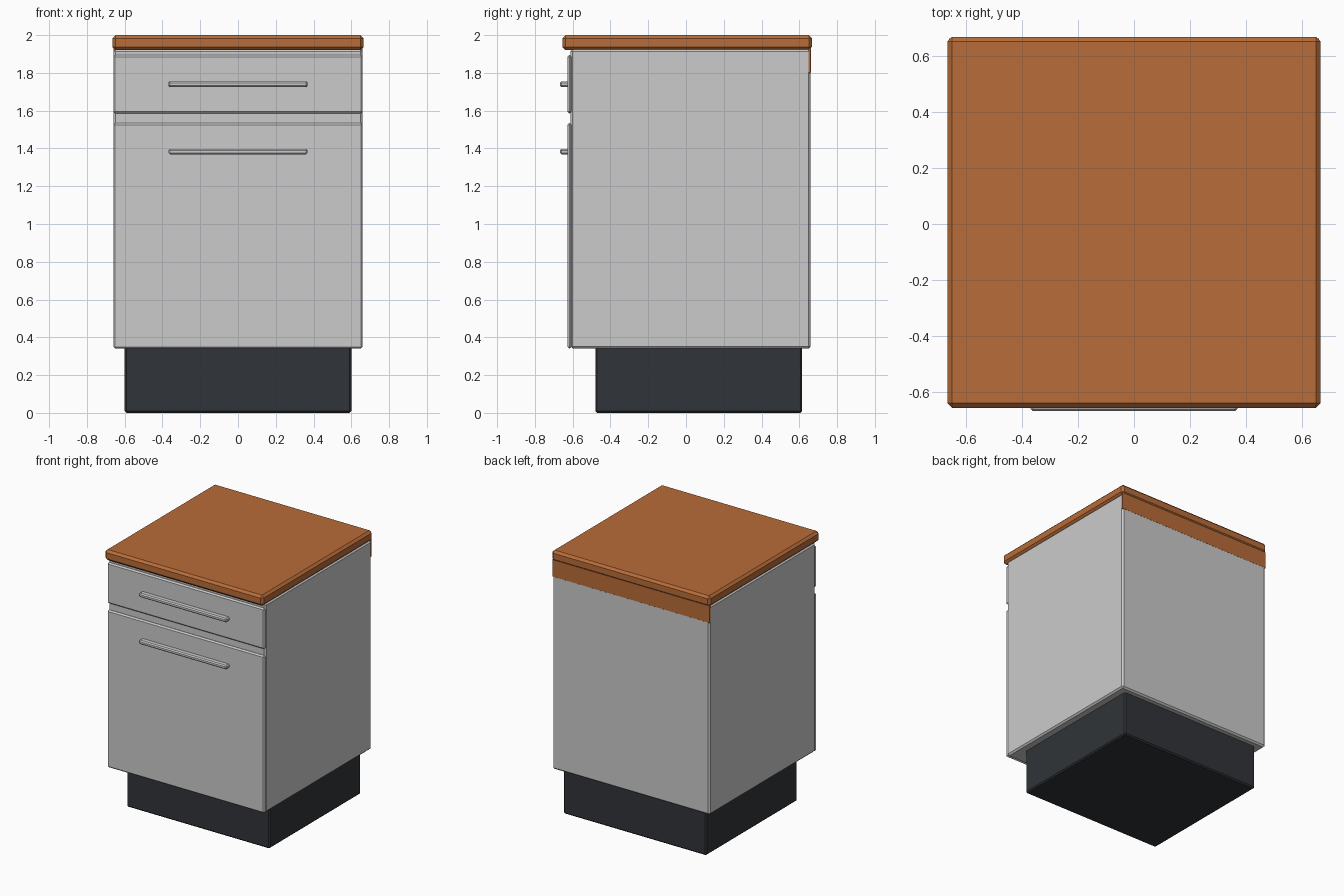
import bpy

if "Cube" in bpy.data.objects:
    bpy.data.objects.remove(bpy.data.objects["Cube"])


def material(name, color):
    m = bpy.data.materials.new(name)
    m.diffuse_color = color
    m.use_nodes = True
    m.node_tree.nodes["Principled BSDF"].inputs["Base Color"].default_value = m.diffuse_color
    return m


def box(name, x, y, z, bevel, mat=None):
    """Chamfered box given its (min, max) range on each axis."""
    bpy.ops.mesh.primitive_cube_add(size=1, location=[sum(r) / 2 for r in (x, y, z)])
    ob = bpy.context.object
    ob.name = name
    ob.scale = [r[1] - r[0] for r in (x, y, z)]
    bpy.ops.object.transform_apply(location=False, rotation=False, scale=True)
    mod = ob.modifiers.new("chamfer", "BEVEL")
    mod.width = bevel
    mod.segments = 1
    if mat:
        ob.data.materials.append(mat)
    return ob


orange = material("orange_wood", (0.48, 0.15, 0.04, 1))
dark = material("dark_plinth", (0.03, 0.034, 0.04, 1))

# Recessed plinth
box("plinth", (-0.6, 0.6), (-0.48, 0.615), (0, 0.35), 0.01, dark)

# Cabinet carcass
box("cabinet_body", (-0.66, 0.66), (-0.612, 0.66), (0.34, 1.925), 0.012)

# Worktop and its narrow strip down the back
box("worktop", (-0.665, 0.665), (-0.655, 0.667), (1.92, 2.0), 0.017, orange)
box("worktop_back_strip", (-0.66, 0.66), (0.648, 0.6605), (1.8, 1.93), 0.001, orange)

# Drawer and door fronts, each with a bar handle
for name, z, hz in (("drawer", (1.585, 1.895), 1.74), ("door", (0.34, 1.535), 1.383)):
    box(name + "_front", (-0.66, 0.66), (-0.628, -0.605), z, 0.01)
    box(name + "_handle", (-0.368, 0.368), (-0.667, -0.62), (hz - 0.015, hz + 0.015), 0.008)
